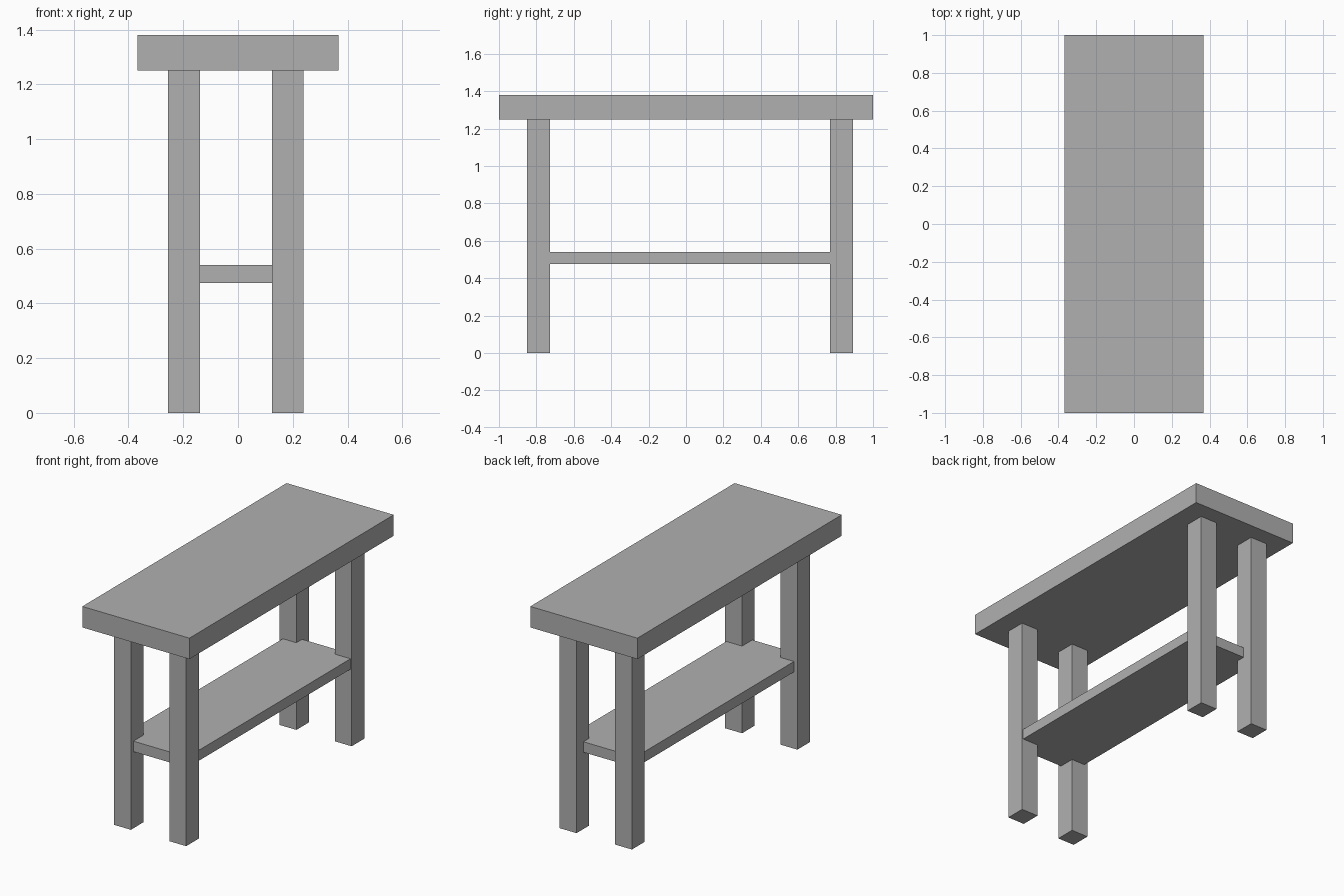
import bpy

cube = bpy.data.objects.get("Cube")
if cube:
    bpy.data.objects.remove(cube, do_unlink=True)

# Single flat grey for the whole table
grey = bpy.data.materials.new("plain_grey")
grey.use_nodes = True
colour = (0.434, 0.434, 0.434, 1)
grey.diffuse_color = colour
grey.node_tree.nodes["Principled BSDF"].inputs["Base Color"].default_value = colour


def box(name, x, y, z):
    """Add a box from its (min, max) range on each axis."""
    ranges = (x, y, z)
    bpy.ops.mesh.primitive_cube_add(size=1, location=[(a + b) / 2 for a, b in ranges])
    obj = bpy.context.object
    obj.name = name
    obj.scale = [b - a for a, b in ranges]
    bpy.ops.object.transform_apply(location=False, rotation=False, scale=True)
    obj.data.materials.append(grey)


# Slab top
box("table_top", (-0.367, 0.367), (-1, 1), (1.25, 1.38))

# Four square legs, set slightly off centre
for side, x in (("right", (-0.255, -0.139)), ("left", (0.124, 0.24))):
    for end, y in (("front", (-0.85, -0.726)), ("back", (0.77, 0.894))):
        box(f"{end}_{side}_leg", x, y, (0, 1.25))

# Low shelf let into the legs
box("lower_shelf", (-0.232, 0.232), (-0.826, 0.826), (0.475, 0.54))
